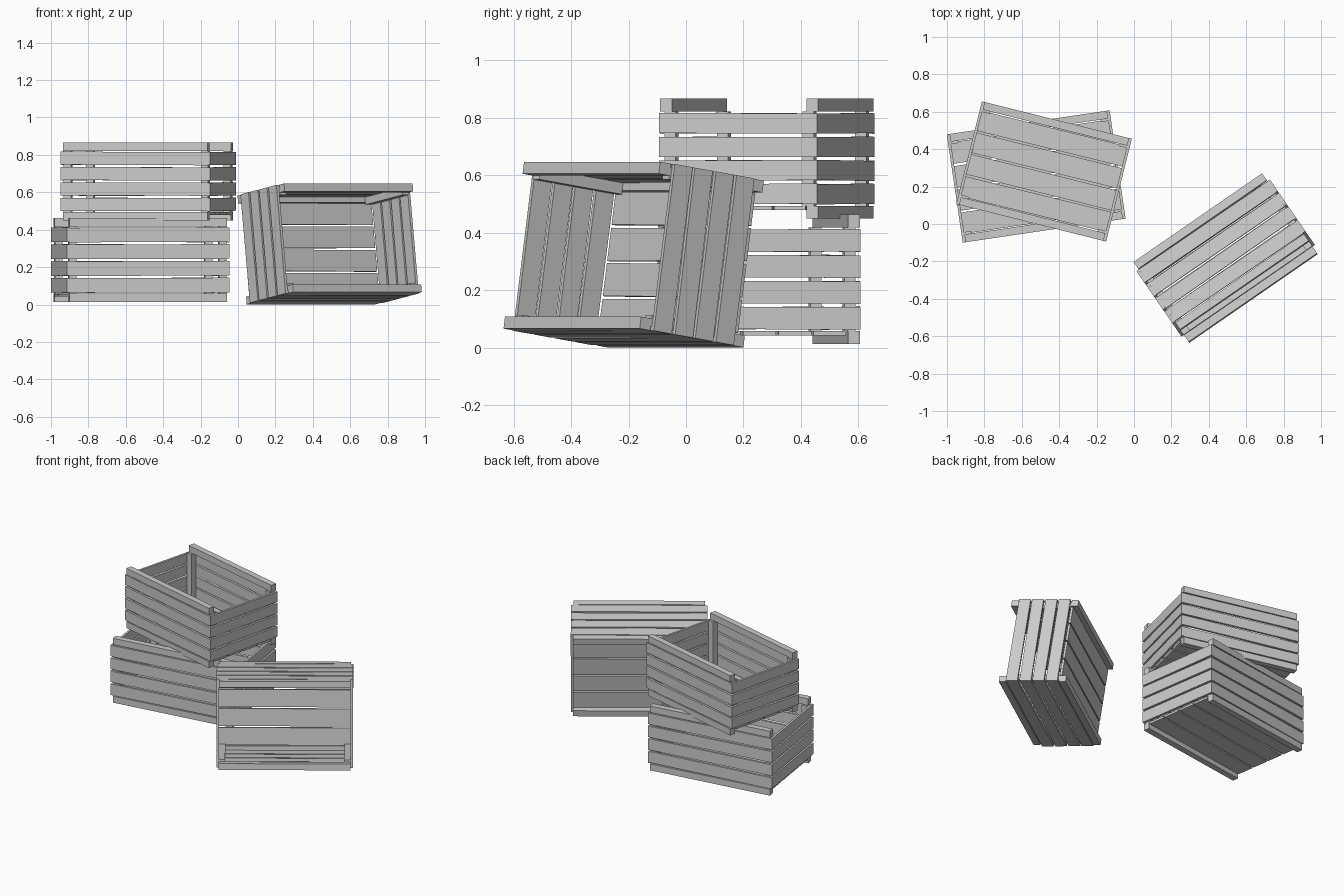
import bpy, bmesh, random
from math import radians
from mathutils import Matrix, Vector

if "Cube" in bpy.data.objects:
    bpy.data.objects.remove(bpy.data.objects["Cube"])

random.seed(4)

wood = bpy.data.materials.new("pale grey wood")
wood.diffuse_color = (0.6, 0.6, 0.6, 1)
wood.use_nodes = True
wood.node_tree.nodes["Principled BSDF"].inputs["Base Color"].default_value = wood.diffuse_color

T = 0.015      # slat thickness
RAIL_W = 0.042 # rail thickness
RAIL_H = 0.045 # rail height
POST = 0.04    # corner post width


def boards(name, boxes, place):
    """One object made of boxes: (centre, size, wobble axis or None)."""
    bm = bmesh.new()
    for centre, size, axis in boxes:
        m = Matrix.Translation(Vector(centre))
        if axis:
            m = m @ Matrix.Rotation(radians(random.uniform(-0.35, 0.35)), 4, axis)
        bmesh.ops.create_cube(bm, size=1, matrix=m @ Matrix.Diagonal((*size, 1)))
    mesh = bpy.data.meshes.new(name)
    bm.to_mesh(mesh)
    bm.free()
    mesh.materials.append(wood)
    ob = bpy.data.objects.new(name, mesh)
    bpy.context.collection.objects.link(ob)
    ob.matrix_world = place


def crate(name, L, W, D, place):
    """Open slatted crate, centred on its own origin, opening towards +z."""
    rails, posts, sides, ends, floor = [], [], [], [], []
    inner = L - 2 * T
    step = (D - 2 * RAIL_H) / 4
    slat_h = step - 0.012
    for s in (-1, 1):
        # long rails at rim and foot
        for v in (-1, 1):
            rails.append(((0, s * (W - RAIL_W) / 2, v * (D - RAIL_H) / 2),
                          (inner, RAIL_W, RAIL_H), None))
        # corner posts behind the slats
        for v in (-1, 1):
            posts.append(((v * (inner - POST) / 2, s * (W / 2 - T - POST / 2), 0),
                          (POST, POST, D - 2 * RAIL_H), None))
        # four slats on each long side and on each end
        for i in range(4):
            z = (i - 1.5) * step
            sides.append(((0, s * (W - T) / 2, z), (inner, T, slat_h), 'Y'))
            ends.append(((s * (L - T) / 2, 0, z), (T, W, slat_h), 'X'))
    # four wide floor boards between the foot rails
    pitch = (W - 2 * RAIL_W) / 4
    for i in range(4):
        floor.append(((0, (i - 1.5) * pitch, -D / 2 + 0.037),
                      (inner, pitch - 0.01, T), 'Z'))
    for part, boxes in (("rails", rails), ("corner_posts", posts), ("side_slats", sides),
                        ("end_slats", ends), ("floor_boards", floor)):
        boards(name + "_" + part, boxes, place)


def at(x, y, z, turn, tip=0):
    return (Matrix.Translation((x, y, z)) @ Matrix.Rotation(radians(turn), 4, 'Z')
            @ Matrix.Rotation(radians(tip), 4, 'X'))


# two stacked crates and one lying on its side
crate("lower_crate", 0.88, 0.585, 0.45, at(-0.523, 0.254, 0.238, 8.4))
crate("upper_crate", 0.826, 0.566, 0.418, at(-0.481, 0.281, 0.658, -14))
crate("tipped_crate", 0.865, 0.587, 0.443, at(0.49, -0.182, 0.324, 34.6, 81.5))
